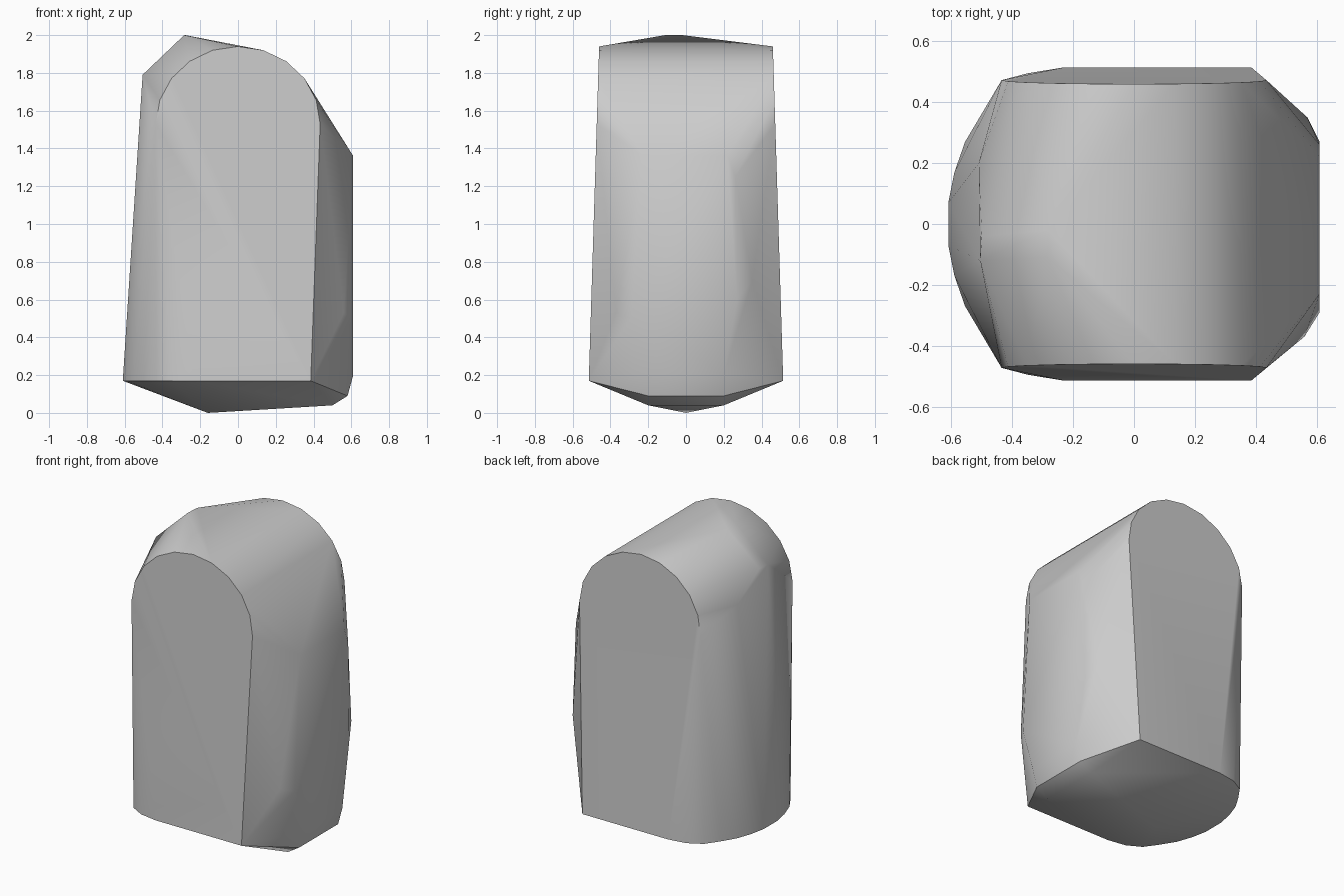
import bpy
import bmesh
import math

# Remove the default object only
default = bpy.data.objects.get("Cube")
if default:
    bpy.data.objects.remove(default, do_unlink=True)

RIM = 0.17       # height of the lower rim
SPRING = 1.53    # height where the arches begin


def face_depth(z):
    """Half depth of the two slightly leaning flat end faces."""
    return 0.52 - 0.031 * z


def mirrored(points):
    """Repeat points on both sides of the y = 0 plane."""
    return [(x, side * y, z) for x, y, z in points for side in (-1, 1)]


def arch_outline(segments):
    """Half ellipse that crowns each flat end face."""
    outline = []
    for step in range(segments + 1):
        angle = math.pi * step / segments
        z = SPRING + 0.41 * math.sin(angle)
        outline.append((0.435 * math.cos(angle), face_depth(z), z))
    return outline


# Arched end faces with their two lower corners
end_faces = mirrored(arch_outline(10) + [
    (0.385, face_depth(RIM), RIM),
    (-0.23, face_depth(RIM), RIM),
])

# Rounded lower rim on the left of the front
rim_plan = [(-0.35, 0.495), (-0.44, 0.445), (-0.5, 0.36),
            (-0.555, 0.27), (-0.59, 0.17), (-0.61, 0.07)]
rounded_rim = mirrored([(x, y, RIM) for x, y in rim_plan])

# Off-centre crest and the shoulder below it
crest = [(-0.28, -0.02, 2.0), (-0.285, -0.11, 2.0)]
shoulder = [(-0.505, -0.12, 1.79), (-0.5, -0.04, 1.79), (-0.51, 0.2, 1.65)]

# Flat side panel with uneven chamfers
side_panel = [
    (0.61, -0.23, 1.36), (0.61, -0.24, 0.95), (0.61, -0.29, 0.5),
    (0.56, -0.37, 0.53),
    (0.61, 0.22, 1.36), (0.61, 0.26, 1.25), (0.61, 0.27, 0.6),
    (0.57, 0.35, 0.7),
] + mirrored([(0.61, 0.2, 0.2)])

# Shallow pointed underside
underside = [(-0.16, 0, 0)] + mirrored([(0.58, 0.2, 0.09), (0.5, 0.2, 0.04)])

# Wrap all the outlines in one convex, faceted body
bm = bmesh.new()
for point in end_faces + rounded_rim + crest + shoulder + side_panel + underside:
    bm.verts.new(point)
hull = bmesh.ops.convex_hull(bm, input=bm.verts)
unused = {v for v in hull["geom_interior"] + hull["geom_unused"]
          if isinstance(v, bmesh.types.BMVert)}
bmesh.ops.delete(bm, geom=list(unused), context="VERTS")
bmesh.ops.dissolve_limit(bm, angle_limit=math.radians(0.5),
                         verts=bm.verts, edges=bm.edges)
bmesh.ops.recalc_face_normals(bm, faces=bm.faces)

mesh = bpy.data.meshes.new("arched_block")
bm.to_mesh(mesh)
bm.free()
block = bpy.data.objects.new("arched_block", mesh)
bpy.context.collection.objects.link(block)

# Plain grey material
grey = bpy.data.materials.new("light_grey")
grey.use_nodes = True
colour = (0.6, 0.6, 0.6, 1)
grey.diffuse_color = colour
for node in grey.node_tree.nodes:
    if node.type == "BSDF_PRINCIPLED":
        node.inputs["Base Color"].default_value = colour
mesh.materials.append(grey)

# Soft facets with crisp borders
bpy.ops.object.select_all(action="DESELECT")
block.select_set(True)
bpy.context.view_layer.objects.active = block
bpy.ops.object.shade_smooth_by_angle(angle=math.radians(35))
